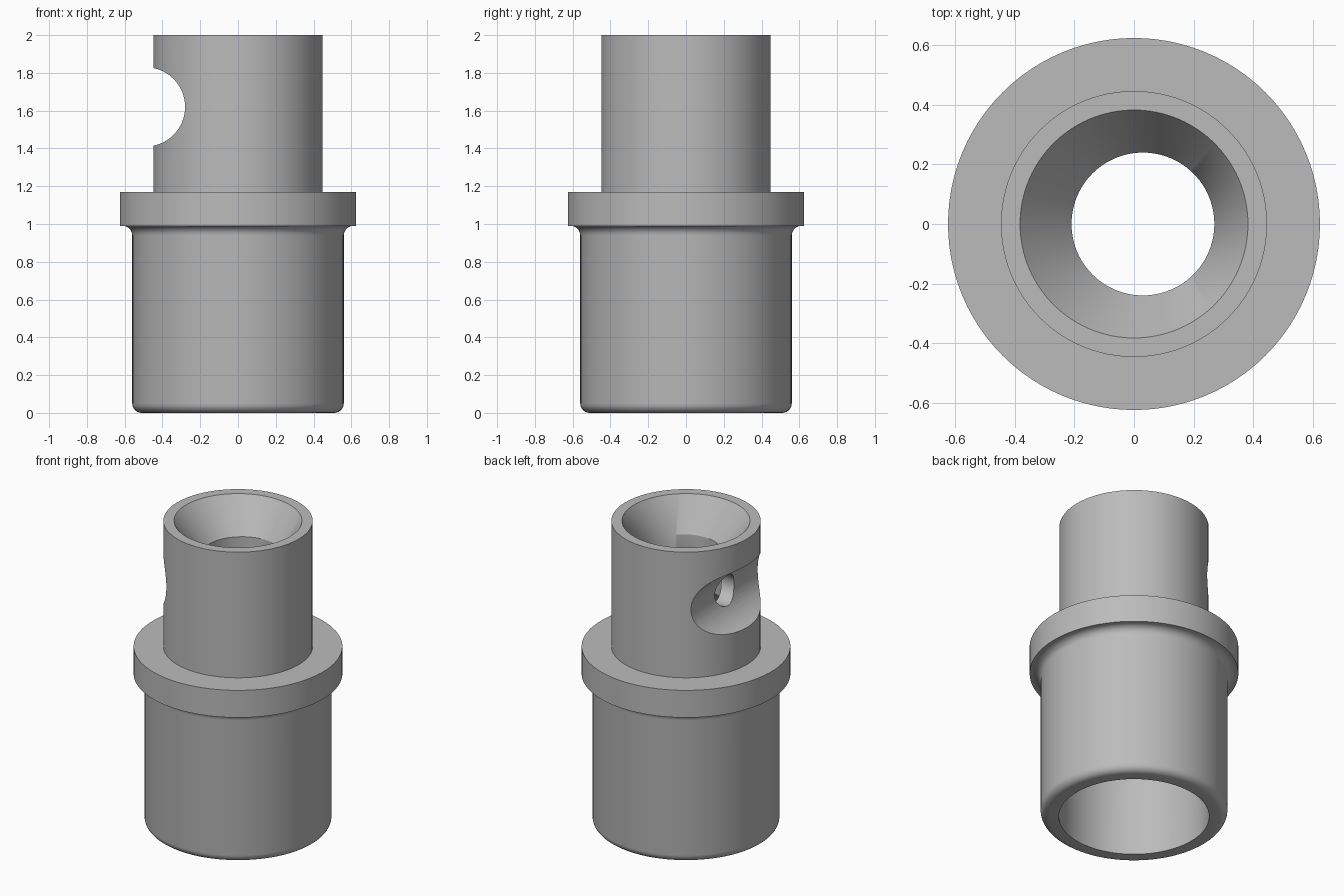
import bpy, bmesh, math

old = bpy.data.objects.get("Cube")
if old:
    bpy.data.objects.remove(old, do_unlink=True)

SEGMENTS = 96
grey = bpy.data.materials.new("neutral grey")
grey.use_nodes = True
colour = (0.5, 0.5, 0.5, 1)
grey.diffuse_color = colour
grey.node_tree.nodes["Principled BSDF"].inputs["Base Color"].default_value = colour


def arc(cx, cz, r, start, end, steps=6):
    """Fillet points as (radius, height, sideways shift)."""
    angles = [math.radians(start + (end - start) * i / steps) for i in range(steps + 1)]
    return [(cx + r * math.cos(a), cz + r * math.sin(a), 0) for a in angles]


def ring_solid(name, profile):
    """Skin a closed profile of circles into a hollow body."""
    bm = bmesh.new()
    rings = []
    for r, z, shift in profile:
        rings.append([bm.verts.new((shift + r * math.cos(t), r * math.sin(t), z))
                      for t in (2 * math.pi * i / SEGMENTS for i in range(SEGMENTS))])
    for a, b in zip(rings, rings[1:] + rings[:1]):
        for i in range(SEGMENTS):
            j = (i + 1) % SEGMENTS
            bm.faces.new((a[i], a[j], b[j], b[i]))
    bmesh.ops.recalc_face_normals(bm, faces=bm.faces)
    mesh = bpy.data.meshes.new(name)
    bm.to_mesh(mesh)
    bm.free()
    mesh.materials.append(grey)
    obj = bpy.data.objects.new(name, mesh)
    bpy.context.collection.objects.link(obj)
    return obj


def drill(target, radius, depth, location, rotation):
    """Cut a round hole through the target."""
    bpy.ops.mesh.primitive_cylinder_add(vertices=64, radius=radius, depth=depth,
                                        location=location, rotation=rotation)
    cutter = bpy.context.object
    cutter.name = "hole_cutter"
    cutter.hide_render = True
    cutter.data.materials.append(grey)
    mod = target.modifiers.new("hole", 'BOOLEAN')
    mod.operation = 'DIFFERENCE'
    mod.solver = 'EXACT'
    mod.object = cutter
    bpy.ops.object.select_all(action='DESELECT')
    bpy.context.view_layer.objects.active = target
    target.select_set(True)
    bpy.ops.object.modifier_apply(modifier=mod.name)
    bpy.data.objects.remove(cutter, do_unlink=True)


# Outside: rounded foot, barrel, fillet under the collar, collar, neck
outside = arc(0.51, 0.05, 0.05, -90, 0) + arc(0.61, 0.94, 0.05, 180, 90)
outside += [(0.625, 0.99, 0), (0.625, 1.17, 0), (0.447, 1.17, 0), (0.447, 2, 0)]
# Inside: funnel, throat shifted away from the notch, wide lower bore
inside = [(0.383, 2, 0), (0.24, 1.79, 0.03), (0.24, 1.45, 0.03),
          (0.383, 1.22, 0), (0.45, 1.0, 0), (0.45, 0, 0)]
body = ring_solid("adapter_body", outside + inside)

# Cross notch on the neck and the port from it into the throat
quarter = math.pi / 2
drill(body, 0.21, 2, (-0.49, 0, 1.62), (quarter, 0, 0))
drill(body, 0.1, 0.4, (-0.25, 0, 1.62), (0, quarter, 0))

bpy.ops.object.shade_smooth_by_angle(angle=math.radians(30))
